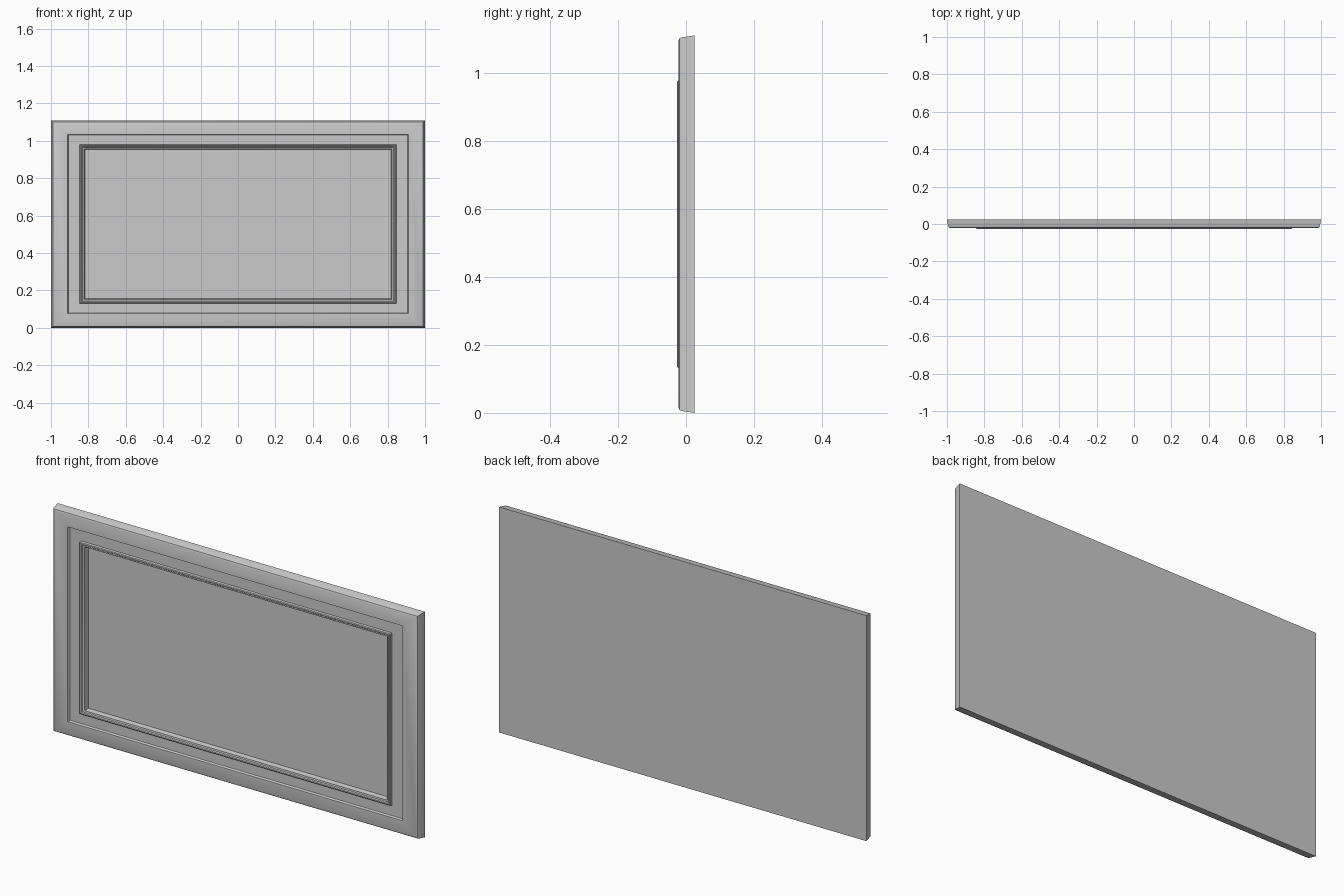
import bpy, bmesh

if "Cube" in bpy.data.objects:
    bpy.data.objects.remove(bpy.data.objects["Cube"])

W, H = 1.0, 1.11      # half width, full height
ZR = 0.86             # vertical inset is slightly narrower than horizontal


def nested_panel(name, profile):
    """Sweep (inset, y) profile round a rectangle, capping back and centre."""
    bm = bmesh.new()
    rings = []
    for d, y in profile:
        x, dz = W - d, d * ZR
        rings.append([bm.verts.new(p) for p in
                      ((-x, y, dz), (x, y, dz), (x, y, H - dz), (-x, y, H - dz))])
    for a, b in zip(rings, rings[1:]):
        for i in range(4):
            j = (i + 1) % 4
            bm.faces.new((a[i], a[j], b[j], b[i]))
    bm.faces.new(rings[0][::-1])
    bm.faces.new(rings[-1])
    bmesh.ops.recalc_face_normals(bm, faces=bm.faces)
    me = bpy.data.meshes.new(name)
    bm.to_mesh(me)
    bm.free()
    ob = bpy.data.objects.new(name, me)
    bpy.context.collection.objects.link(ob)
    bpy.context.view_layer.objects.active = ob
    ob.select_set(True)
    bpy.ops.object.shade_smooth_by_angle()
    return ob


nested_panel("framed_panel", [
    # tapered outer edge with rounded front arris
    (0.0, 0.025), (0.007, -0.015), (0.010, -0.019), (0.018, -0.022),
    # flat outer frame and step down
    (0.088, -0.022), (0.093, -0.012),
    # recessed band
    (0.152, -0.012),
    # raised bead
    (0.154, -0.023), (0.158, -0.026), (0.164, -0.025), (0.168, -0.020),
    (0.177, -0.018),
    # wall down to the centre field
    (0.182, 0.005),
])
